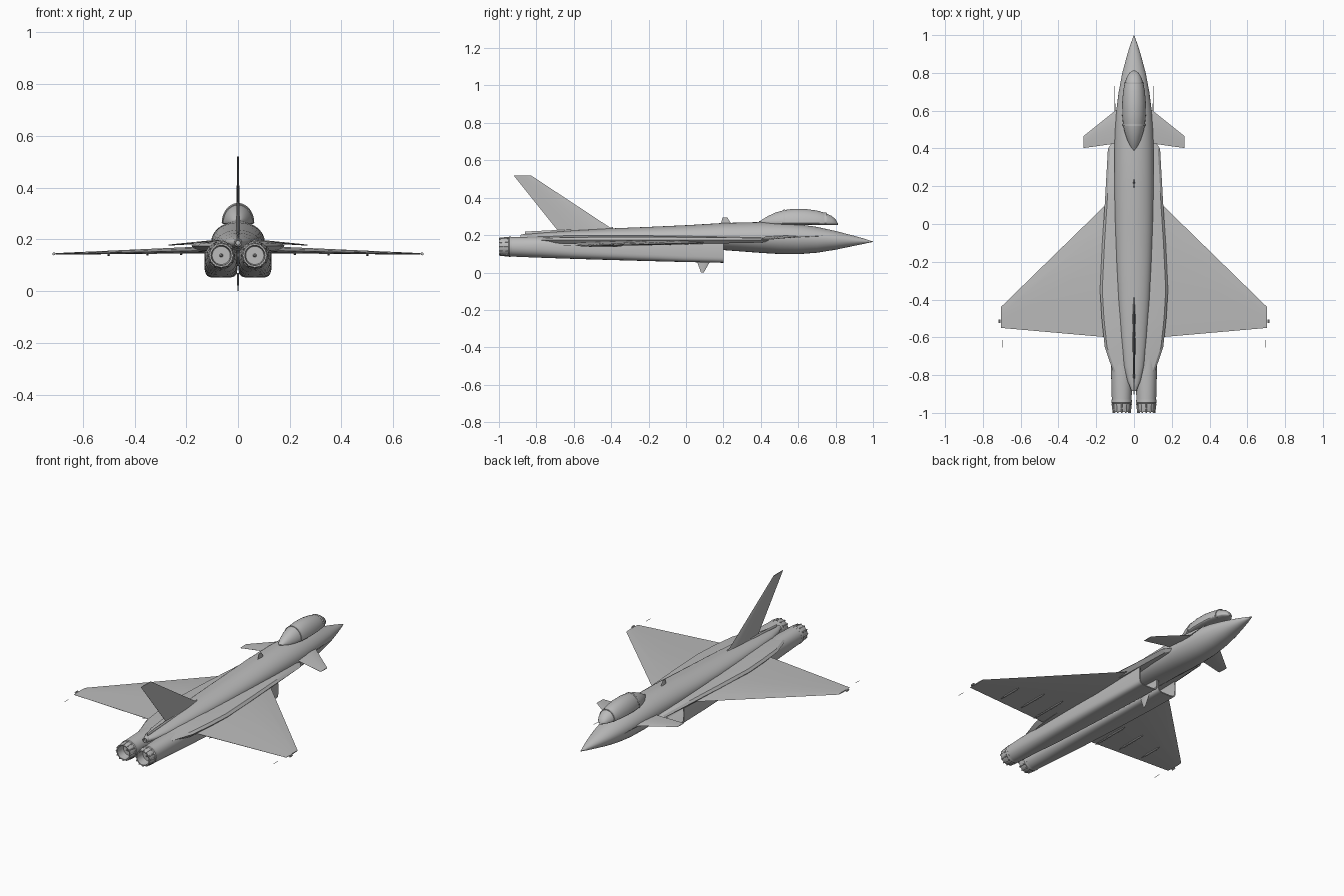
import bpy, bmesh, math
from mathutils import Vector

if "Cube" in bpy.data.objects:
    bpy.data.objects.remove(bpy.data.objects["Cube"])

grey = bpy.data.materials.new("airframe_grey")
grey.diffuse_color = (0.5, 0.5, 0.5, 1)
grey.use_nodes = True
grey.node_tree.nodes["Principled BSDF"].inputs["Base Color"].default_value = grey.diffuse_color


def make(name, verts, faces, smooth=35, mirror=False):
    me = bpy.data.meshes.new(name)
    me.from_pydata(verts, [], faces)
    bm = bmesh.new()
    bm.from_mesh(me)
    bmesh.ops.recalc_face_normals(bm, faces=bm.faces)
    bm.to_mesh(me)
    bm.free()
    me.materials.append(grey)
    ob = bpy.data.objects.new(name, me)
    bpy.context.collection.objects.link(ob)
    bpy.ops.object.select_all(action='DESELECT')
    bpy.context.view_layer.objects.active = ob
    ob.select_set(True)
    bpy.ops.object.shade_smooth_by_angle(angle=math.radians(smooth))
    if mirror:
        m = ob.modifiers.new("mirror", 'MIRROR')
        m.use_axis[0] = True
        m.use_mirror_merge = False
    return ob


def loft(name, rings, caps=(True, True), **kw):
    n = len(rings[0])
    verts = [p for r in rings for p in r]
    faces = [(i * n + j, i * n + (j + 1) % n, (i + 1) * n + (j + 1) % n, (i + 1) * n + j)
             for i in range(len(rings) - 1) for j in range(n)]
    if caps[0]:
        faces.append(tuple(range(n)))
    if caps[1]:
        faces.append(tuple(range(len(verts) - n, len(verts))))
    return make(name, verts, faces, **kw)


def oval(y, x, z, w, up, down, n=32, p=2.0):
    """Ring across y; p above 2 squares off the corners."""
    out = []
    for k in range(n):
        a = 2 * math.pi * k / n
        c, s = math.cos(a), math.sin(a)
        h = up if s > 0 else down
        out.append((x + w * math.copysign(abs(c) ** (2 / p), c), y,
                    z + h * math.copysign(abs(s) ** (2 / p), s)))
    return out


def surface(name, le_root, te_root, le_tip, te_tip, t_root, t_tip, axis, **kw):
    """Thin lens-section flying surface, thickened along axis."""
    rings = []
    for le, te, t in ((le_root, te_root, t_root), (le_tip, te_tip, t_tip)):
        le, te, ax = Vector(le), Vector(te), Vector(axis)
        prof = [(0, 0), (.15, .7), (.4, 1), (.7, .6), (1, .08),
                (1, -.08), (.7, -.6), (.4, -1), (.15, -.7)]
        rings.append([tuple(le.lerp(te, u) + ax * v * t) for u, v in prof])
    return loft(name, rings, **kw)


def rod(name, a, b, r, r2=None, n=8, **kw):
    a, b = Vector(a), Vector(b)
    q = (b - a).to_track_quat('Z', 'Y')
    rings = [[tuple(c + q @ Vector((rr * math.cos(2 * math.pi * k / n), rr * math.sin(2 * math.pi * k / n), 0)))
              for k in range(n)] for c, rr in ((a, r), (b, r if r2 is None else r2))]
    return loft(name, rings, **kw)


# Fuselage: y, half width, middle, top, bottom
body = [(1.0, .001, .165, .166, .164), (.95, .019, .167, .182, .153), (.9, .035, .17, .196, .143),
        (.8, .062, .175, .222, .122), (.7, .081, .18, .244, .106), (.6, .094, .185, .258, .098),
        (.5, .101, .187, .267, .099), (.4, .104, .188, .270, .105), (.2, .104, .188, .265, .12),
        (0, .1, .188, .253, .13), (-.2, .093, .188, .244, .14), (-.4, .083, .188, .236, .15),
        (-.6, .068, .188, .225, .155), (-.75, .053, .188, .214, .16), (-.83, .035, .187, .207, .165),
        (-.87, .018, .187, .202, .172)]
loft("fuselage", [oval(y, 0, m, w, t - m, m - b) for y, w, m, t, b in body])

# Shoulder strakes along the body sides
shoulder = [(.44, .108, .005), (.4, .138, .012), (.1, .155, .018), (-.1, .168, .02), (-.35, .18, .02),
            (-.5, .171, .02), (-.65, .155, .017), (-.79, .108, .01)]
loft("shoulder_strakes", [
    [(-w, y, .175), (-w + .012, y, .175 + h * .7), (-.06, y, .18 + h), (.06, y, .18 + h),
     (w - .012, y, .175 + h * .7), (w, y, .175), (w - .02, y, .172 - h), (-w + .02, y, .172 - h)]
    for y, w, h in shoulder], smooth=20)

# Twin intake trunks running back into the engine casings
trunk = [(.2, .065, .115, .063, .063, 5), (0, .066, .118, .064, .062, 4.5), (-.3, .066, .125, .064, .061, 3.6),
         (-.6, .065, .131, .061, .058, 2.8), (-.8, .065, .136, .056, .056, 2.2), (-.945, .065, .138, .052, .052, 2)]
rings = [oval(y, x, z, w, h, h, 32, p) for y, x, z, w, h, p in trunk]
inner = [oval(y, .065, .115, .057, .057, .057, 32, 5) for y in (.02, .2)]
loft("intake_trunk", inner + rings, caps=(True, True), mirror=True)

# Nozzles: outer petals and hollow inside
nz = [(-.93, .053), (-.945, .054), (-.95, .050), (-.975, .050), (-.996, .045), (-.996, .039), (-.95, .036), (-.91, .028)]
loft("engine_nozzle", [oval(y, .065, .138, r, r, r, 24) for y, r in nz], mirror=True)
rod("exhaust_cone", (.065, -.91, .138), (.065, -.965, .138), .014, .003, 12, mirror=True)
for k in range(12):
    a = 2 * math.pi * k / 12
    c, s = math.cos(a), math.sin(a)
    rod("nozzle_petal_rib", (.065 + .050 * c, -.95, .138 + .050 * s),
        (.065 + .044 * c, -1.0, .138 + .044 * s), .004, n=6, mirror=True)

# Brake parachute housing
loft("parachute_housing", [oval(y, 0, .187, r, r, r, 16) for y, r in
                           ((-.8, .02), (-.87, .018), (-.885, .014), (-.885, .010), (-.875, .009))])

# Canopy bubble with two frames: y, half width, base, top
can = [(.39, .002, .266, .269), (.41, .018, .26, .285), (.44, .034, .256, .303), (.48, .048, .254, .321),
       (.525, .058, .254, .334), (.58, .063, .254, .341), (.64, .063, .254, .340), (.7, .058, .254, .331),
       (.745, .050, .254, .319), (.78, .037, .254, .302), (.8, .024, .254, .284), (.812, .006, .254, .260)]


def dome(y, w, b, t, g=0):
    return oval(y, 0, b + .01, w + g, t - b - .01 + g, .01, 28)


loft("canopy", [dome(*c) for c in can])
for i in (4, 8):
    y, w, b, t = can[i]
    loft("canopy_frame", [dome(y - .005, w, b, t, .002), dome(y + .005, w, b, t, .002)])

# Delta wings, canards and fin
surface("delta_wing", (.10, .15, .162), (.10, -.603, .158), (.705, -.44, .144), (.705, -.55, .144),
        .014, .003, (0, 0, 1), mirror=True)
surface("canard", (.09, .607, .192), (.09, .427, .192), (.268, .465, .178), (.268, .402, .178),
        .006, .002, (0, 0, 1), mirror=True)
surface("tail_fin", (0, -.375, .22), (0, -.67, .205), (0, -.83, .52), (0, -.922, .52),
        .008, .003, (1, 0, 0))
loft("fin_root_fairing", [oval(y, 0, .222 + (y + .4) * .05, w, .02, .02, 16)
                          for y, w in ((-.39, .002), (-.45, .008), (-.65, .009), (-.86, .003))])

# Flap actuator fairings under the wings
for x, y0, y1, z in ((.22, -.34, -.59, .144), (.35, -.34, -.54, .142), (.5, -.38, -.53, .140)):
    loft("flap_fairing", [oval(y, x, z, r, r, r, 10) for y, r in
                          ((y0, .001), (y0 - .03, .005), (y1 + .04, .005), (y1, .001))], mirror=True)

# Wing tip lamps, static wicks and nose probes
rod("wing_tip_lamp", (.712, -.505, .144), (.712, -.525, .144), .006, mirror=True)
rod("static_wick", (.695, -.615, .144), (.695, -.655, .144), .0012, n=6, mirror=True)
rod("air_probe", (.1, .57, .188), (.102, .73, .196), .002, .001, n=6, mirror=True)

# Blade aerials above and below
surface("upper_aerial", (0, .245, .255), (0, .185, .255), (0, .222, .293), (0, .195, .293), .005, .003, (1, 0, 0))
surface("lower_aerial", (0, .135, .07), (0, .055, .07), (0, .095, 0), (0, .08, 0), .005, .002, (1, 0, 0))
